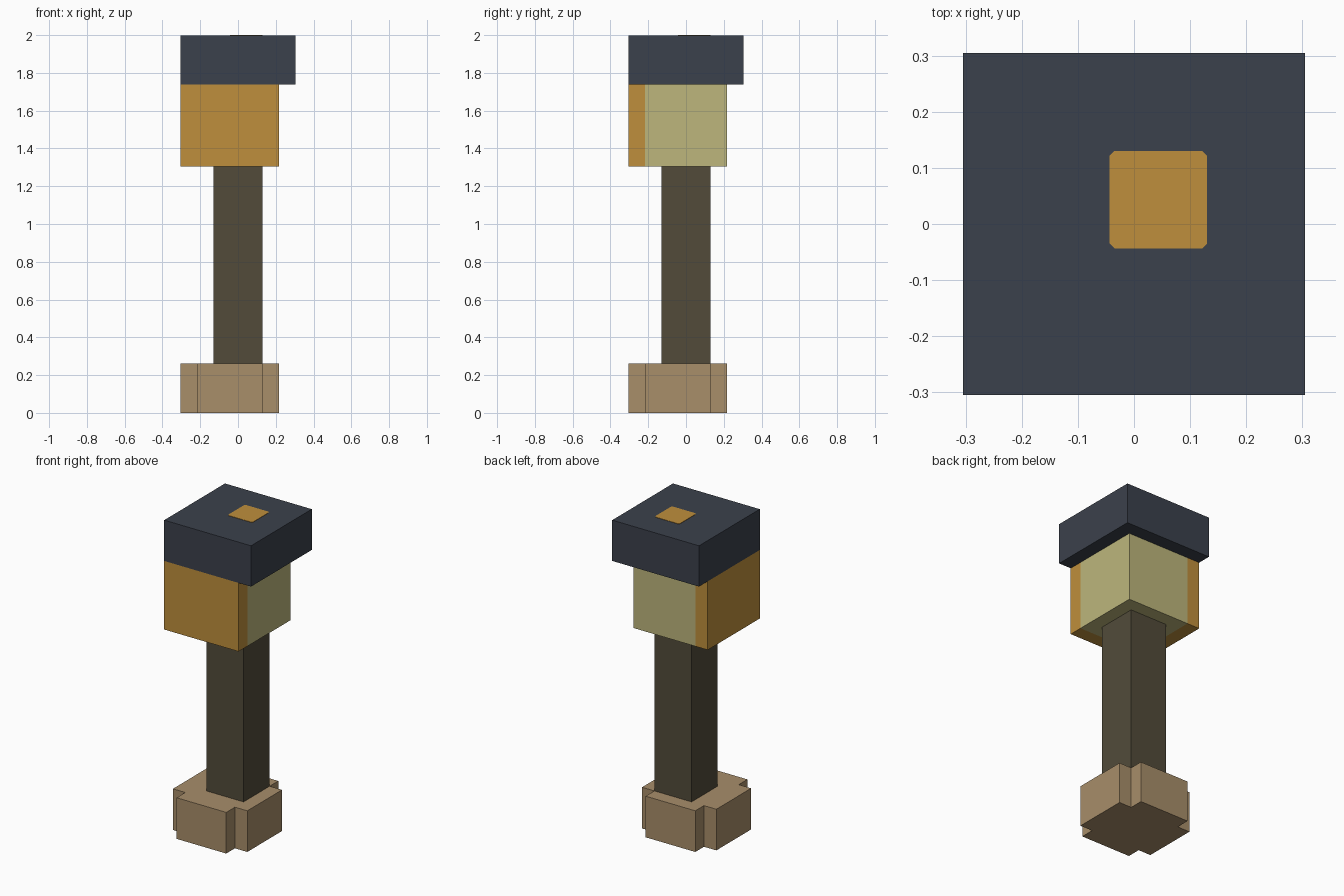
import bpy
import bmesh

default = bpy.data.objects.get("Cube")
if default:
    bpy.data.objects.remove(default, do_unlink=True)

U = 2 / 46      # one grid cell; the model is 46 cells tall
HALF = 7        # half the cap width in cells


def linear(c):
    c /= 255
    return c / 12.92 if c <= 0.04045 else ((c + 0.055) / 1.055) ** 2.4


def material(name, rgb):
    colour = (*[linear(c) for c in rgb], 1)
    m = bpy.data.materials.new(name)
    m.use_nodes = True
    m.diffuse_color = colour
    bsdf = next(n for n in m.node_tree.nodes if n.type == 'BSDF_PRINCIPLED')
    bsdf.inputs["Base Color"].default_value = colour
    bsdf.inputs["Roughness"].default_value = 0.8
    return m


def prism(name, outline, z0, z1, mat):
    """Extrude a plan outline, given in cells, from z0 to z1."""
    bm = bmesh.new()
    face = bm.faces.new([bm.verts.new(((x - HALF) * U, (y - HALF) * U, z0 * U))
                         for x, y in outline])
    top = bmesh.ops.extrude_face_region(bm, geom=[face])["geom"]
    bmesh.ops.translate(bm, vec=(0, 0, (z1 - z0) * U),
                        verts=[v for v in top if isinstance(v, bmesh.types.BMVert)])
    bmesh.ops.recalc_face_normals(bm, faces=bm.faces)
    mesh = bpy.data.meshes.new(name)
    bm.to_mesh(mesh)
    bm.free()
    mesh.materials.append(mat)
    obj = bpy.data.objects.new(name, mesh)
    bpy.context.collection.objects.link(obj)
    return obj


def square(a, b):
    return [(a, a), (b, a), (b, b), (a, b)]


stone = material("tan stone", (168, 142, 106))
wood = material("dark wood", (82, 75, 58))
amber = material("amber", (191, 143, 60))
glass = material("pale glass", (189, 182, 124))
slate = material("dark slate", (59, 65, 76))

# Cross-shaped foot
prism("base", [(2, 0), (10, 0), (10, 2), (12, 2), (12, 10), (10, 10),
               (10, 12), (2, 12), (2, 10), (0, 10), (0, 2), (2, 2)], 0, 6, stone)

# Square post
prism("post", square(4, 10), 6, 30, wood)

# Lantern: L-shaped amber housing around a pale block
prism("lantern_housing", [(0, 0), (12, 0), (12, 2), (2, 2), (2, 12), (0, 12)],
      30, 40, amber)
prism("lantern_glass", square(2, 12), 30, 40, glass)

# Cap with a thin clipped-corner plate on top
prism("cap", square(0, 14), 40, 45.95, slate)
c = 0.2
a, b = 6, 10
prism("cap_plate", [(a + c, a), (b - c, a), (b, a + c), (b, b - c),
                    (b - c, b), (a + c, b), (a, b - c), (a, a + c)],
      45.9, 46, amber)
